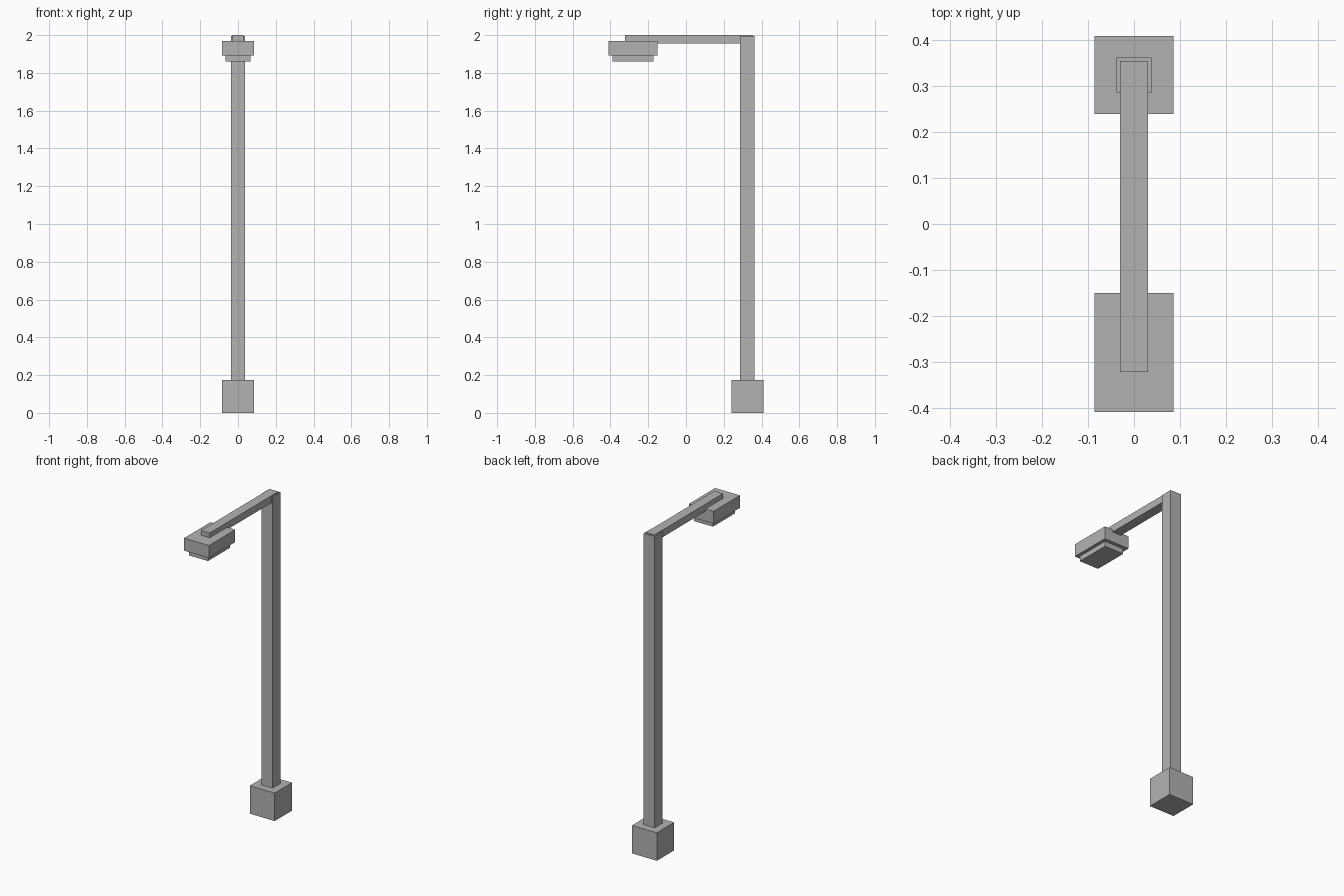
import bpy
from mathutils import Vector

cube = bpy.data.objects.get("Cube")
if cube:
    bpy.data.objects.remove(cube, do_unlink=True)

# Single painted metal colour
grey = bpy.data.materials.new("plain grey")
grey.use_nodes = True
colour = (0.45, 0.45, 0.45, 1.0)
grey.diffuse_color = colour
grey.node_tree.nodes["Principled BSDF"].inputs["Base Color"].default_value = colour


def box(name, half_width, y_range, z_range):
    """Flat-sided box centred on x = 0."""
    low = Vector((-half_width, y_range[0], z_range[0]))
    high = Vector((half_width, y_range[1], z_range[1]))
    bpy.ops.mesh.primitive_cube_add(size=1)
    part = bpy.context.object
    part.name = name
    for vert in part.data.vertices:
        vert.co = (low + high) / 2 + vert.co * (high - low)
    part.data.materials.append(grey)
    return part


# Footing and upright
box("base_block", 0.086, (0.24, 0.41), (0, 0.175))
box("pole", 0.038, (0.287, 0.363), (0.175, 1.995))

# Overhanging arm, slightly narrower than the pole
box("arm", 0.03, (-0.322, 0.355), (1.955, 2.0))

# Lamp housing with the lens plate beneath it
box("lamp_housing", 0.086, (-0.41, -0.15), (1.892, 1.97))
box("lamp_lens", 0.066, (-0.39, -0.172), (1.86, 1.892))
